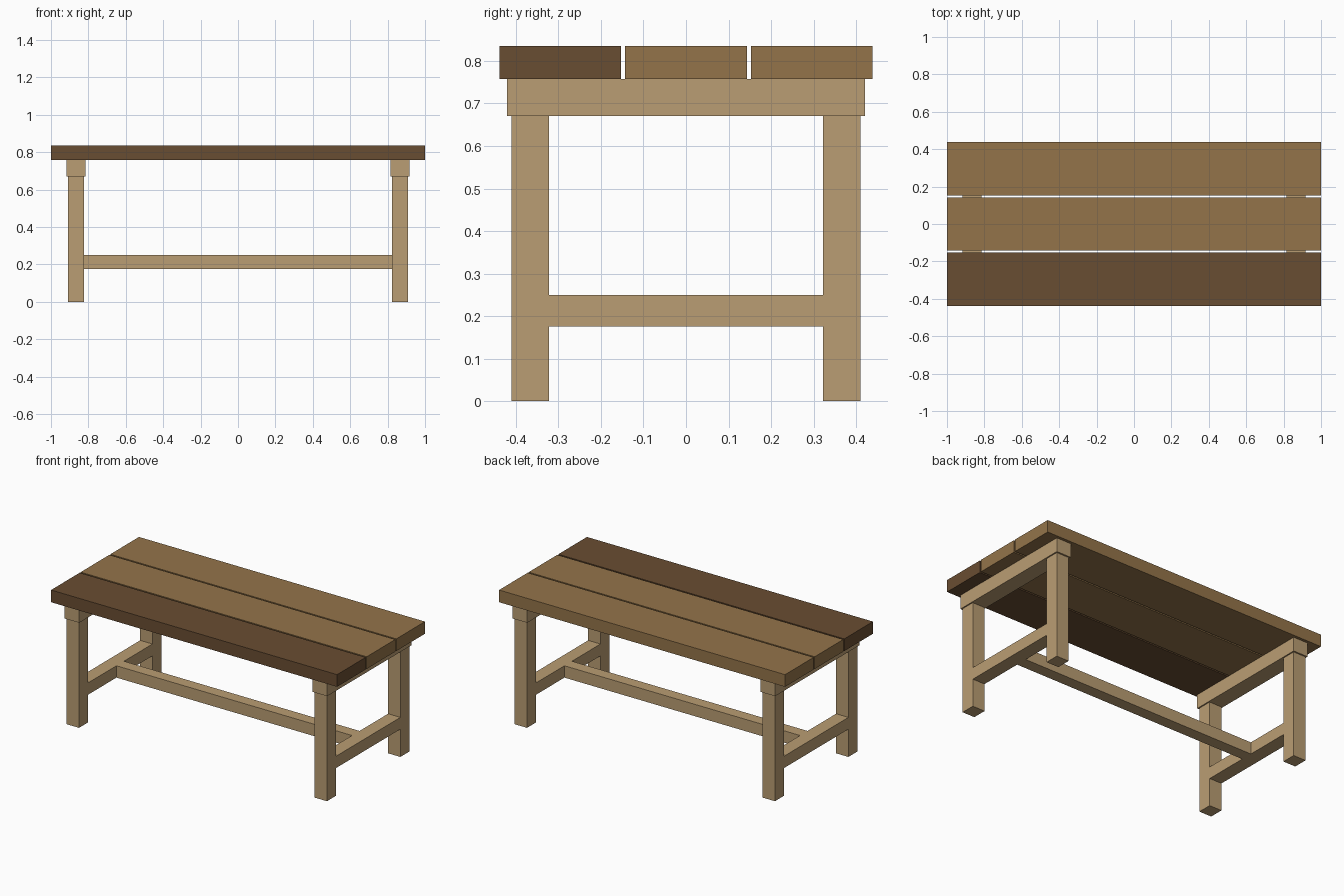
import bpy

if "Cube" in bpy.data.objects:
    bpy.data.objects.remove(bpy.data.objects["Cube"])


def material(name, rgb):
    # sRGB 0-255 to linear
    lin = [((c / 255 + 0.055) / 1.055) ** 2.4 for c in rgb]
    m = bpy.data.materials.new(name)
    m.diffuse_color = (*lin, 1.0)
    m.use_nodes = True
    m.node_tree.nodes["Principled BSDF"].inputs["Base Color"].default_value = m.diffuse_color
    return m


FRAME = material("light frame wood", (186, 157, 115))
PLANK = material("mid brown wood", (148, 116, 74))
DARK = material("dark brown wood", (105, 77, 50))


def box(name, x, y, z, mat):
    """Axis-aligned box from (min, max) pairs."""
    bpy.ops.mesh.primitive_cube_add(
        size=1, location=[(a + b) / 2 for a, b in (x, y, z)])
    ob = bpy.context.object
    ob.name = name
    ob.scale = [b - a for a, b in (x, y, z)]
    bpy.ops.object.transform_apply(location=False, rotation=False, scale=True)
    ob.data.materials.append(mat)
    return ob


# Table top: three planks with small gaps, the front one darker
for name, yc, mat in (("front_plank", -0.296, DARK),
                      ("middle_plank", 0.0, PLANK),
                      ("back_plank", 0.296, PLANK)):
    box(name, (-1, 1), (yc - 0.143, yc + 0.143), (0.758, 0.835), mat)

# End frames: head beam, two legs and a cross rail on each side
for side, s in (("left", -1), ("right", 1)):
    xc = s * 0.867
    leg_x = (xc - 0.043, xc + 0.043)
    box(side + "_head_beam", (xc - 0.051, xc + 0.051), (-0.421, 0.421),
        (0.67, 0.758), FRAME)
    for end, t in (("front", -1), ("back", 1)):
        yc = t * 0.3665
        box(f"{side}_{end}_leg", leg_x, (yc - 0.0445, yc + 0.0445),
            (0, 0.67), FRAME)
    box(side + "_cross_rail", leg_x, (-0.322, 0.322), (0.175, 0.25), FRAME)

# Long stretcher joining the cross rails
box("long_stretcher", (-0.824, 0.824), (-0.0375, 0.0375), (0.175, 0.25), FRAME)
